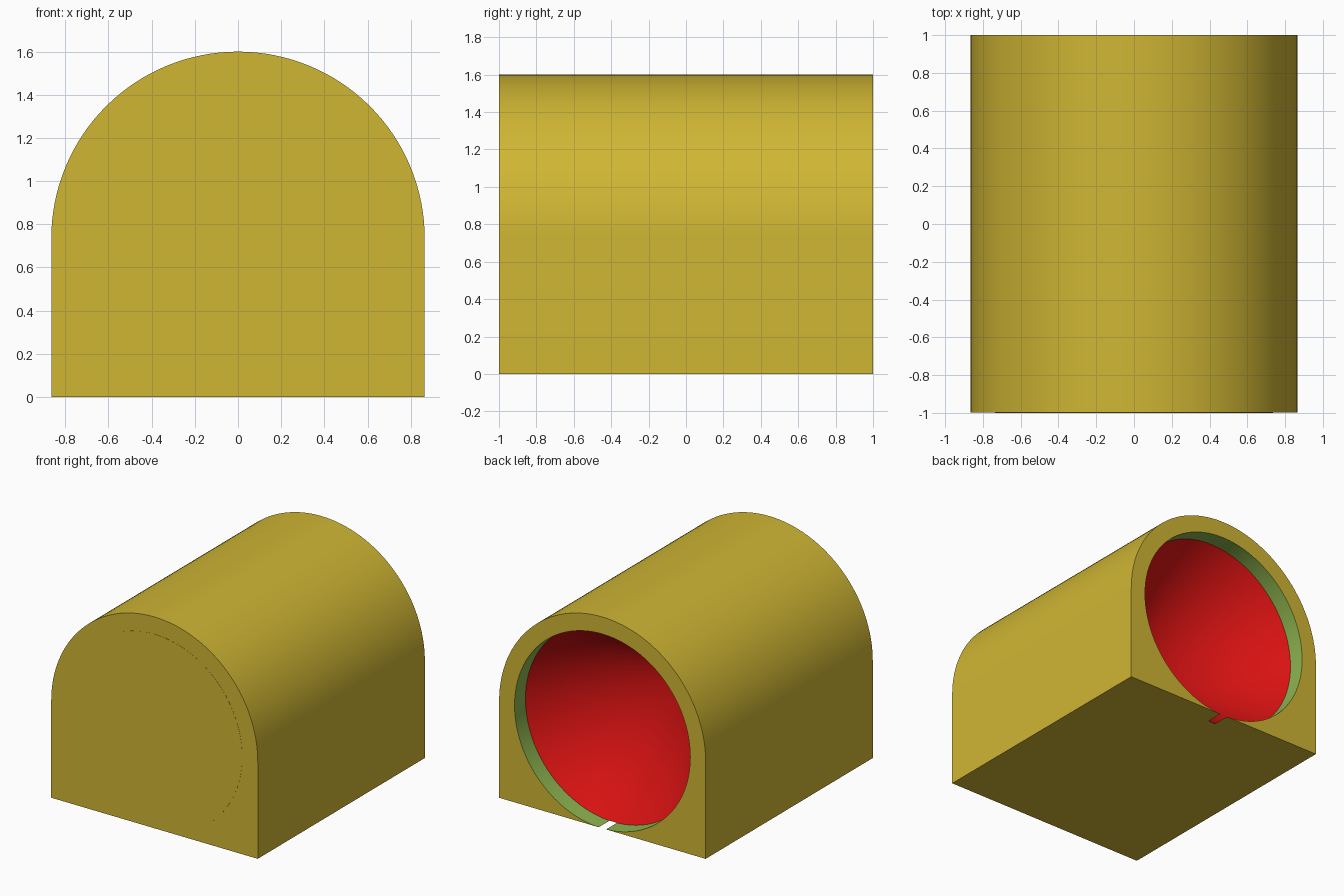
import bpy, bmesh, math
from mathutils import Vector

if "Cube" in bpy.data.objects:
    bpy.data.objects.remove(bpy.data.objects["Cube"])

R_OUT, R_IN, AXIS_Z = 0.865, 0.736, 0.735
MOUTH_Y, APEX_Y = 0.87, 0.0
SEGS = 96


def material(name, rgb):
    m = bpy.data.materials.new(name)
    m.diffuse_color = (*rgb, 1)
    m.use_nodes = True
    m.node_tree.nodes["Principled BSDF"].inputs["Base Color"].default_value = m.diffuse_color
    return m


mustard = material("mustard", (0.63, 0.47, 0.034))
green = material("leaf green", (0.27, 0.46, 0.08))
red = material("red", (0.68, 0.006, 0.006))


def make_object(name, bm, mats):
    bmesh.ops.recalc_face_normals(bm, faces=bm.faces)
    me = bpy.data.meshes.new(name)
    bm.to_mesh(me)
    bm.free()
    for m in mats:
        me.materials.append(m)
    ob = bpy.data.objects.new(name, me)
    bpy.context.collection.objects.link(ob)
    return ob


def ring(bm, y, r):
    return [bm.verts.new((r * math.sin(2 * math.pi * i / SEGS), y,
                          AXIS_Z - r * math.cos(2 * math.pi * i / SEGS)))
            for i in range(SEGS)]


# Arched block: profile extruded along y
bm = bmesh.new()
profile = [(-R_OUT, 0), (R_OUT, 0)]
profile += [(R_OUT * math.cos(math.pi * i / 64), AXIS_Z + R_OUT * math.sin(math.pi * i / 64))
            for i in range(65)]
front = bm.faces.new([bm.verts.new((x, -0.999, z)) for x, z in profile])
ext = bmesh.ops.extrude_face_region(bm, geom=[front])
for v in ext["geom"]:
    if isinstance(v, bmesh.types.BMVert):
        v.co.y = 1.0
block = make_object("arched_block", bm, [mustard, green, red])

# Cutter: short cylindrical mouth followed by a cone
bm = bmesh.new()
outer, inner = ring(bm, 1.2, R_IN), ring(bm, MOUTH_Y, R_IN)
apex = bm.verts.new((0, APEX_Y, AXIS_Z))
bm.faces.new(outer)
for i in range(SEGS):
    j = (i + 1) % SEGS
    bm.faces.new((outer[i], outer[j], inner[j], inner[i]))
    bm.faces.new((inner[i], inner[j], apex))
cutter = make_object("hollow_cutter", bm, [mustard])
cutter.hide_render = True

mod = block.modifiers.new("hollow", 'BOOLEAN')
mod.operation, mod.solver, mod.object = 'DIFFERENCE', 'EXACT', cutter
bpy.context.view_layer.objects.active = block
block.select_set(True)
bpy.ops.object.modifier_apply(modifier=mod.name)
bpy.data.objects.remove(cutter)

# Inward-facing walls: green mouth, red cone
for f in block.data.polygons:
    radial = Vector((f.center.x, 0, f.center.z - AXIS_Z))
    inward = radial.length > 0.01 and f.normal.dot(radial.normalized()) < -0.1
    f.material_index = 0 if not inward else (1 if abs(f.normal.y) < 0.1 else 2)
bpy.ops.object.shade_smooth_by_angle(angle=math.radians(30))

# Thin round plate closing the front
bm = bmesh.new()
a, b = ring(bm, -1.0, R_IN - 0.001), ring(bm, -0.998, R_IN - 0.001)
bm.faces.new(a)
bm.faces.new(b)
for i in range(SEGS):
    j = (i + 1) % SEGS
    bm.faces.new((a[i], a[j], b[j], b[i]))
make_object("front_plate", bm, [mustard])
